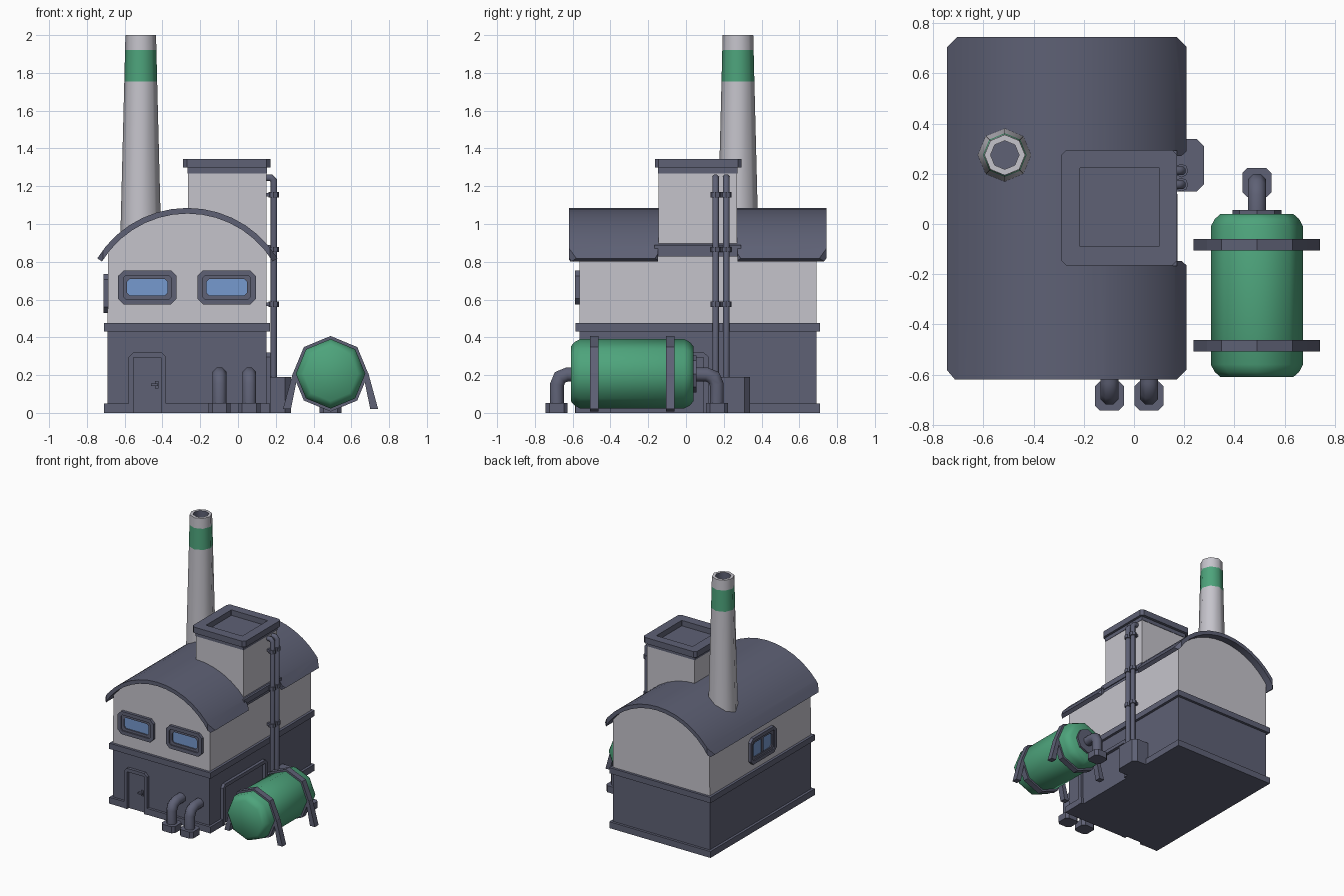
import bpy, bmesh, math
from mathutils import Vector

if "Cube" in bpy.data.objects:
    bpy.data.objects.remove(bpy.data.objects["Cube"])


def material(name, rgb):
    m = bpy.data.materials.new(name)
    m.diffuse_color = (*rgb, 1)
    m.use_nodes = True
    m.node_tree.nodes["Principled BSDF"].inputs["Base Color"].default_value = m.diffuse_color
    return m


DARK = material("slate grey", (0.112, 0.119, 0.178))
LIGHT = material("pale grey", (0.56, 0.55, 0.60))
GREEN = material("green", (0.075, 0.37, 0.20))
GLASS = material("window blue", (0.18, 0.32, 0.62))

# (u, v, w) -> world, where w runs along the named axis
AXES = {"x": lambda u, v, w: (w, u, v),
        "y": lambda u, v, w: (u, w, v),
        "z": lambda u, v, w: (u, v, w)}


def loft(name, rings, mats, bands=None, caps=(0, 0), smooth=None):
    """Join equal-length rings of 3D points with faces and cap both ends."""
    bm = bmesh.new()
    vs = [[bm.verts.new(p) for p in r] for r in rings]
    n = len(rings[0])
    for k in range(len(rings) - 1):
        for i in range(n):
            j = (i + 1) % n
            f = bm.faces.new((vs[k][i], vs[k][j], vs[k + 1][j], vs[k + 1][i]))
            f.material_index = bands[k] if bands else 0
    for ring, c in ((vs[0], caps[0]), (vs[-1], caps[1])):
        bm.faces.new(ring).material_index = c
    bmesh.ops.recalc_face_normals(bm, faces=bm.faces)
    me = bpy.data.meshes.new(name)
    bm.to_mesh(me)
    bm.free()
    for m in mats:
        me.materials.append(m)
    if smooth:
        me.shade_smooth()
        me.set_sharp_from_angle(angle=math.radians(smooth))
    ob = bpy.data.objects.new(name, me)
    bpy.context.collection.objects.link(ob)
    return ob


def ring(axis, pts, w):
    return [AXES[axis](u, v, w) for u, v in pts]


def prism(name, axis, pts, a, b, mat, smooth=None):
    return loft(name, [ring(axis, pts, a), ring(axis, pts, b)], [mat], smooth=smooth)


def rect(u0, u1, v0, v1, c=0.0):
    """Rectangle, with chamfered corners when c is given."""
    if not c:
        return [(u0, v0), (u1, v0), (u1, v1), (u0, v1)]
    return [(u0 + c, v0), (u1 - c, v0), (u1, v0 + c), (u1, v1 - c),
            (u1 - c, v1), (u0 + c, v1), (u0, v1 - c), (u0, v0 + c)]


def circle(cu, cv, r, n=8):
    return [(cu + r * math.cos(2 * math.pi * i / n), cv + r * math.sin(2 * math.pi * i / n))
            for i in range(n)]


def arc(r, half, n=14):
    a = math.asin(half / r)
    return [(-0.268 + r * math.sin(a * (2 * i / n - 1)), 0.525 + r * math.cos(a * (2 * i / n - 1)))
            for i in range(n + 1)]


def tube(name, path, side, r):
    """Eight-sided pipe along a path in a plane whose normal is side."""
    p, s = [Vector(q) for q in path], Vector(side)
    rings = []
    for i, q in enumerate(p):
        d1 = (p[i] - p[i - 1]).normalized() if i else (p[1] - p[0]).normalized()
        d2 = (p[i + 1] - p[i]).normalized() if i < len(p) - 1 else d1
        t = (d1 + d2).normalized()
        n = s.cross(t) / t.dot(d1)
        rings.append([q + s * (r * math.cos(a)) + n * (r * math.sin(a))
                      for a in [math.pi * (k + 0.5) / 4 for k in range(8)]])
    return loft(name, rings, [DARK], smooth=50)


# --- Building body ---
prism("lower_wall", "z", rect(-0.69, 0.15, -0.565, 0.69), 0, 0.45, DARK)
prism("wall_band", "z", rect(-0.71, 0.17, -0.585, 0.71), 0.43, 0.475, DARK)
# plinth has gaps for the front door and the side gate
prism("plinth", "z", [(-0.71, -0.585), (-0.56, -0.585), (-0.56, -0.56), (-0.40, -0.56),
                      (-0.40, -0.585), (0.17, -0.585), (0.17, -0.40), (0.145, -0.40),
                      (0.145, 0.09), (0.17, 0.09), (0.17, 0.71), (-0.71, 0.71)], 0, 0.05, DARK)
prism("upper_wall", "y", [(0.15, 0.46), (-0.69, 0.46)] + arc(0.54, 0.42), -0.565, 0.69, LIGHT)

# --- Arched roof, trimmed to a plan with chamfered corners and a notch ---
shell = arc(0.56, 0.477) + arc(0.53, 0.452)[::-1]
roof = prism("roof", "y", shell, -0.62, 0.745, DARK)
plan = [(-0.705, -0.63), (-0.695, -0.62), (0.17, -0.62), (0.22, -0.57), (0.22, -0.175), (0.19, -0.147),
        (0.165, -0.147), (0.165, 0.272), (0.19, 0.272), (0.22, 0.30), (0.22, 0.695),
        (0.165, 0.75), (-0.70, 0.75), (-0.76, 0.69), (-0.76, -0.565)]
cutter = prism("roof_cutter", "z", plan, 0.6, 1.3, DARK)
cutter.hide_render = True
mod = roof.modifiers.new("trim", "BOOLEAN")
mod.operation, mod.object, mod.solver = "INTERSECT", cutter, "EXACT"
bpy.context.view_layer.objects.active = roof
bpy.ops.object.modifier_apply(modifier="trim")
bpy.data.objects.remove(cutter)
roof.data.shade_smooth()
roof.data.set_sharp_from_angle(angle=math.radians(30))

# --- Roof tower with a recessed cap ---
prism("tower", "z", rect(-0.265, 0.15, -0.145, 0.27), 0.8, 1.28, LIGHT)
prism("tower_trim", "z", rect(0.10, 0.172, -0.168, 0.292), 0.85, 0.89, DARK)
prism("tower_collar", "z", rect(-0.268, 0.153, -0.148, 0.273), 1.268, 1.3, DARK)
outer, inner = rect(-0.29, 0.172, -0.165, 0.295, 0.02), rect(-0.215, 0.10, -0.09, 0.225, 0.002)
loft("tower_cap", [ring("z", outer, 1.298), ring("z", outer, 1.345),
                   ring("z", inner, 1.345), ring("z", inner, 1.302)], [DARK])

# --- Chimney with a green stripe and hollow top ---
levels = [(0.85, 0.11), (1.755, 0.087), (1.92, 0.083), (2.0, 0.081), (2.0, 0.057), (1.88, 0.057)]
loft("chimney", [ring("z", circle(-0.515, 0.275, r), z) for z, r in levels],
     [LIGHT, GREEN, DARK], [0, 1, 0, 0, 2], (0, 2), smooth=50)


# --- Windows ---
def window(name, axis, wall, u, v, hu, hv):
    steps = [(0, 0.005, 0.03), (0, -0.022, 0.03), (0.028, -0.022, 0.012),
             (0.028, -0.012, 0.012), (0.047, -0.012, 0.015), (0.047, -0.003, 0.015)]
    rings = [ring(axis, rect(u - hu + i, u + hu - i, v - hv + i, v + hv - i, c), wall + w)
             for i, w, c in steps]
    loft(name, rings, [DARK, GLASS], caps=(0, 1))


window("front_window_left", "y", -0.565, -0.48, 0.665, 0.155, 0.09)
window("front_window_right", "y", -0.565, -0.06, 0.665, 0.155, 0.09)
window("side_window", "x", -0.69, 0.05, 0.633, 0.16, 0.103)
prism("side_window_bar", "x", rect(0.04, 0.06, 0.56, 0.70), -0.70, -0.685, DARK)


# --- Door and gate frames ---
def door_frame(name, axis, a, b, l, r, h, t, c=0.025):
    pts = [(l, 0), (l, h - c), (l + c, h), (r - c, h), (r, h - c), (r, 0),
           (r - t, 0), (r - t, h - t), (l + t, h - t), (l + t, 0)]
    prism(name, axis, pts, a, b, DARK)


door_frame("door_frame", "y", -0.588, -0.56, -0.58, -0.38, 0.32, 0.027)
door_frame("gate_frame", "x", 0.145, 0.173, -0.43, 0.12, 0.32, 0.027)
prism("door_handle_plate", "y", rect(-0.44, -0.422, 0.128, 0.17), -0.573, -0.56, DARK)
prism("door_handle", "y", rect(-0.46, -0.424, 0.143, 0.155), -0.588, -0.57, DARK)


# --- Elbow pipes dropping into ground flanges ---
def elbow(name, x, y, d):
    path = [(-0.01, 0.203), (0.065, 0.203), (0.102, 0.188), (0.118, 0.15), (0.118, 0.03)]
    tube(name + "_pipe", [(x, y + d * o, z) for o, z in path], (1, 0, 0), 0.039)
    cy = y + d * 0.12
    prism(name + "_flange", "z", rect(x - 0.058, x + 0.058, cy - 0.058, cy + 0.058, 0.02), 0, 0.052, DARK)


elbow("front_left", -0.098, -0.565, -1)
elbow("front_right", 0.06, -0.565, -1)
elbow("tank", 0.49, 0.045, 1)

# --- Twin wall pipes with collars, and their ground box ---
for k, y in enumerate((0.157, 0.213)):
    tube(f"wall_pipe_{k}", [(0.14, y, 1.245), (0.175, y, 1.245), (0.189, y, 1.23), (0.189, y, 0.15)],
         (0, 1, 0), 0.0185)
    for j, z in enumerate((0.575, 0.865, 1.155)):
        prism(f"pipe_collar_{k}_{j}", "z", circle(0.189, y, 0.027), z - 0.014, z + 0.014, DARK)
        prism(f"pipe_bracket_{k}_{j}", "z", rect(0.145, 0.189, y - 0.01, y + 0.01), z - 0.01, z + 0.01, DARK)
prism("pipe_box", "z", [(0.14, 0.13), (0.25, 0.13), (0.28, 0.16), (0.28, 0.31), (0.25, 0.338), (0.14, 0.338)],
      0, 0.19, DARK)

# --- Green tank on strapped legs ---
TX, TZ = 0.49, 0.207
sections = [(-0.61, 0.145), (-0.59, 0.168), (-0.56, 0.184), (-0.01, 0.184), (0.02, 0.168), (0.04, 0.145)]
loft("tank", [ring("y", circle(TX, TZ, r), y) for y, r in sections], [GREEN], smooth=50)
prism("tank_end_flange", "y", circle(TX, TZ, 0.098), 0.03, 0.056, DARK)
for k, y in enumerate((-0.485, -0.083)):
    prism(f"tank_strap_{k}", "y", circle(TX, TZ, 0.2), y - 0.023, y + 0.023, DARK)
    for s in (-1, 1):
        leg = [(TX + s * u, z) for u, z in ((0.172, 0.21), (0.20, 0.21), (0.252, 0.02), (0.21, 0.02))]
        prism(f"tank_leg_{k}_{'left' if s < 0 else 'right'}", "y", leg, y - 0.023, y + 0.023, DARK)
